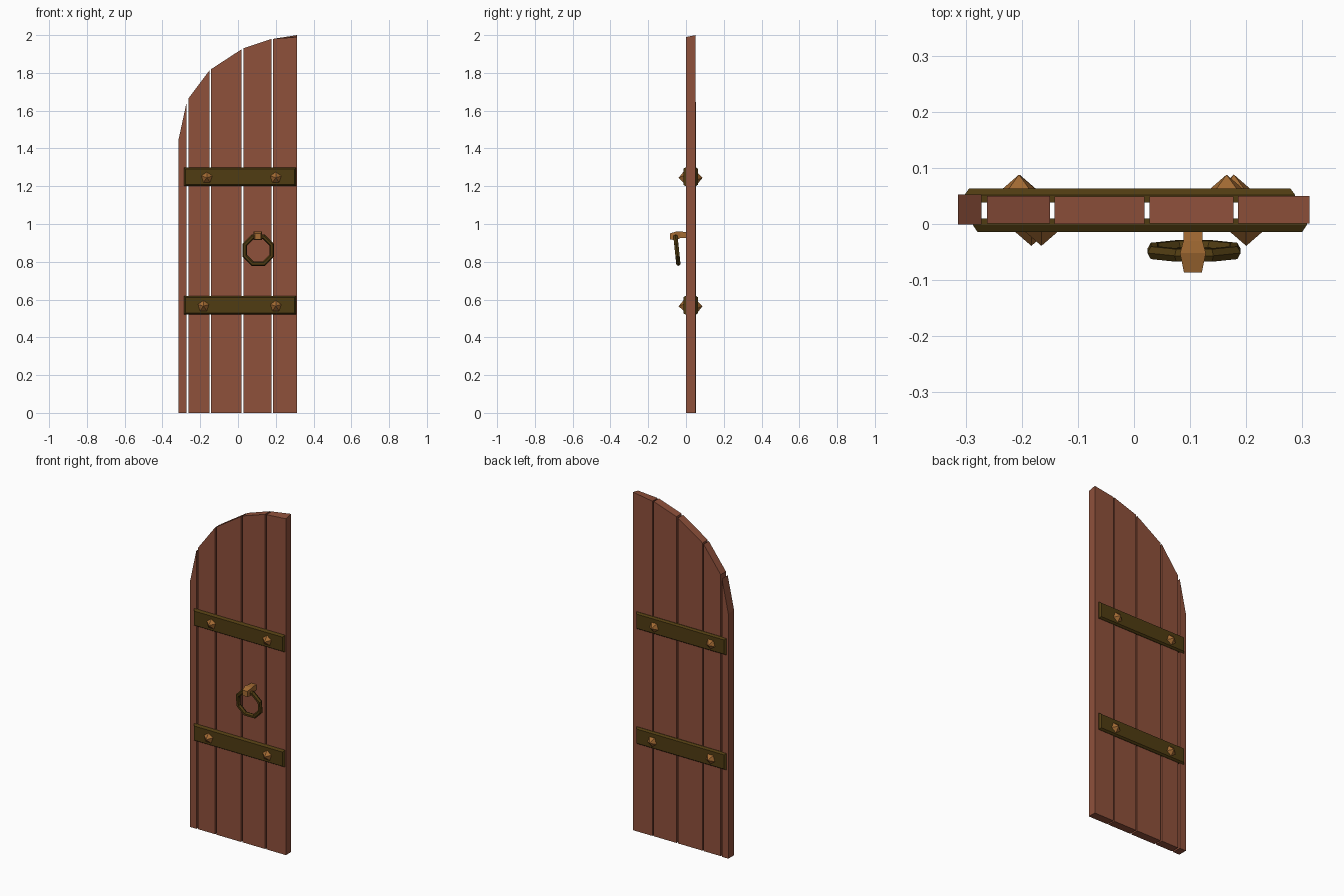
import bpy, bmesh, math
from mathutils import Matrix, Vector

if "Cube" in bpy.data.objects:
    bpy.data.objects.remove(bpy.data.objects["Cube"])


def material(name, rgb):
    m = bpy.data.materials.new(name)
    m.diffuse_color = (*rgb, 1)
    m.use_nodes = True
    m.node_tree.nodes["Principled BSDF"].inputs["Base Color"].default_value = m.diffuse_color
    return m


wood = material("red_brown_wood", (0.275, 0.082, 0.044))
iron = material("dark_iron", (0.080, 0.045, 0.006))
brass = material("aged_brass", (0.376, 0.150, 0.034))


def finish(name, bm, mat):
    bmesh.ops.recalc_face_normals(bm, faces=bm.faces)
    me = bpy.data.meshes.new(name)
    bm.to_mesh(me)
    bm.free()
    me.materials.append(mat)
    ob = bpy.data.objects.new(name, me)
    bpy.context.collection.objects.link(ob)
    return ob


def loft(name, sections, mat):
    """Join matching loops of points and cap both ends."""
    bm = bmesh.new()
    loops = [[bm.verts.new(p) for p in s] for s in sections]
    n = len(loops[0])
    for a, b in zip(loops, loops[1:]):
        for i in range(n):
            j = (i + 1) % n
            bm.faces.new((a[i], a[j], b[j], b[i]))
    bm.faces.new(loops[0])
    bm.faces.new(loops[-1])
    return finish(name, bm, mat)


def rect(x0, x1, z0, z1, y):
    return [(x0, y, z0), (x1, y, z0), (x1, y, z1), (x0, y, z1)]


# Planks with sloping tops: x left, x right, top left, top right, y front, y back
planks = [(-0.314, -0.272, 1.45, 1.645, -0.001, 0.053),
          (-0.262, -0.150, 1.665, 1.815, 0.001, 0.050),
          (-0.142, 0.019, 1.82, 1.925, 0.000, 0.049),
          (0.028, 0.177, 1.93, 1.98, 0.001, 0.049),
          (0.185, 0.313, 1.98, 2.0, 0.001, 0.050)]
for k, (x0, x1, t0, t1, y0, y1) in enumerate(planks):
    front_drop = 0.01 if k == 4 else 0
    loft(f"plank_{k + 1}",
         [[(x0, y, 0), (x1, y, 0), (x1, y, t1 - d), (x0, y, t0)]
          for y, d in ((y0, front_drop), (y1, 0))], wood)


# Bevelled straps on both faces
def strap(name, x0, x1, zc, y_in, y_mid, y_out):
    h, c = 0.05, 0.008
    loft(name, [rect(x0, x1, zc - h, zc + h, y_in),
                rect(x0, x1, zc - h, zc + h, y_mid),
                rect(x0 + c, x1 - c, zc - h + c, zc + h - c, y_out)], iron)


# Pointed five-sided studs
def stud(name, x, z, y, side):
    bm = bmesh.new()
    bmesh.ops.create_cone(bm, cap_ends=True, segments=5, radius1=0.034,
                          radius2=0, depth=0.028,
                          matrix=Matrix.Translation((x, y + side * 0.011, z)) @
                          Matrix.Rotation(side * -math.pi / 2, 4, 'X'))
    finish(name, bm, brass)


for row, zc, front_x, back_x in (("upper", 1.25, (-0.165, 0.20), (-0.205, 0.165)),
                                 ("lower", 0.57, (-0.183, 0.20), (-0.204, 0.178))):
    strap(f"front_strap_{row}", -0.287, 0.308, zc, 0.010, -0.002, -0.014)
    strap(f"back_strap_{row}", -0.302, 0.287, zc, 0.038, 0.052, 0.063)
    for i in (0, 1):
        stud(f"front_stud_{row}_{i + 1}", front_x[i], zc - 0.005, -0.014, -1)
        stud(f"back_stud_{row}_{i + 1}", back_x[i], zc - 0.005, 0.063, 1)

# Lug holding the ring
loft("ring_lug", [rect(0.105 - w, 0.105 + w, z0, z1, y) for y, w, z0, z1 in
                  ((0.01, 0.017, 0.927, 0.957), (-0.030, 0.017, 0.925, 0.960),
                   (-0.052, 0.023, 0.915, 0.960), (-0.086, 0.016, 0.918, 0.950))],
     brass)

# Octagonal pull ring, leaning slightly back toward the door at the bottom
bm = bmesh.new()
R, r, N, M = 0.077, 0.013, 8, 6
place = Matrix.Translation((0.107, -0.048, 0.861)) @ Matrix.Rotation(math.radians(6), 4, 'X')
ring = []
for i in range(N):
    a = 2 * math.pi * (i + 0.5) / N
    row = []
    for j in range(M):
        b = 2 * math.pi * j / M
        d = R + r * math.cos(b)
        row.append(bm.verts.new(place @ Vector((d * math.cos(a), r * math.sin(b), d * math.sin(a)))))
    ring.append(row)
for i in range(N):
    p, q = ring[i], ring[(i + 1) % N]
    for j in range(M):
        k = (j + 1) % M
        bm.faces.new((p[j], p[k], q[k], q[j]))
finish("pull_ring", bm, iron)
